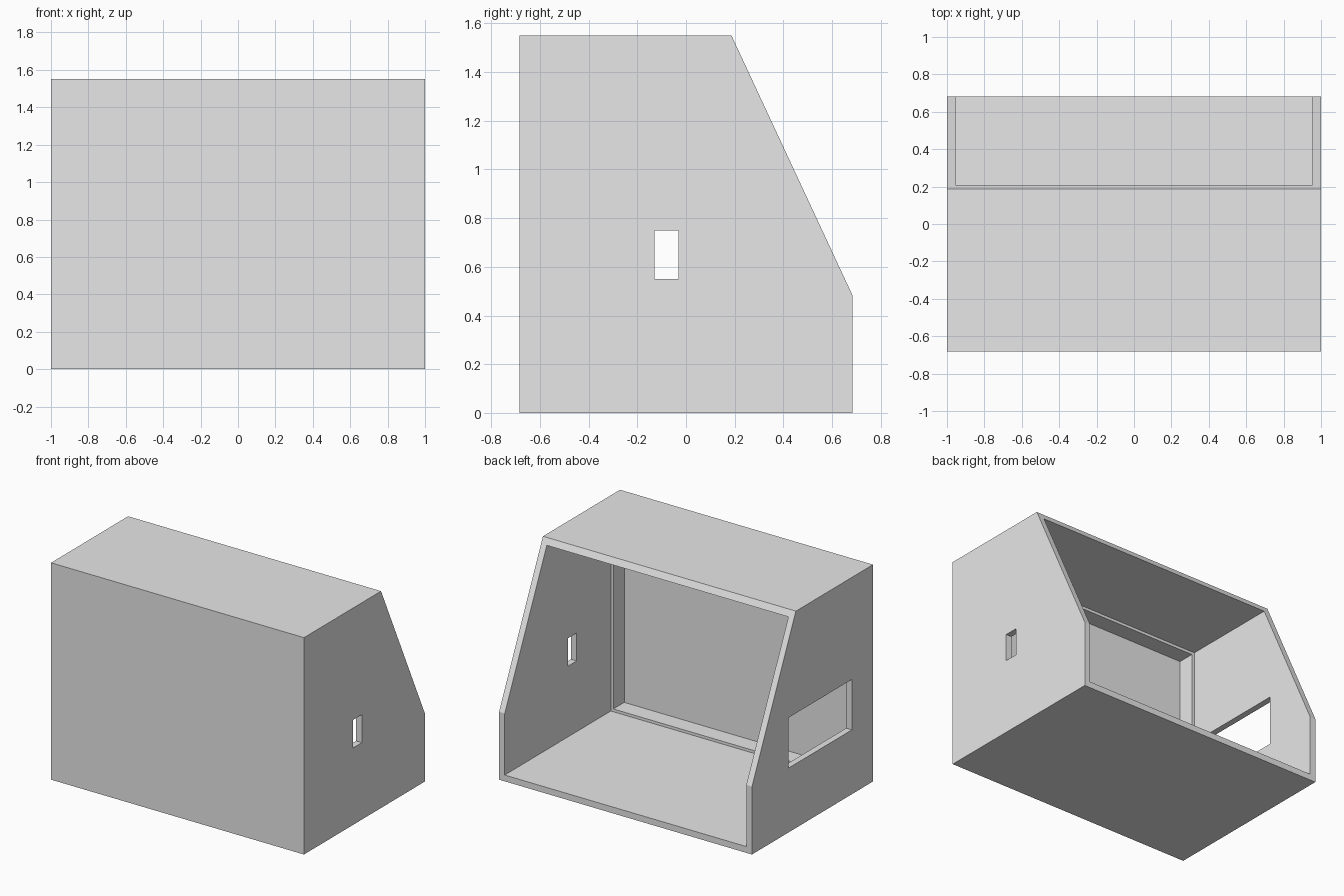
import bpy
import bmesh

default_cube = bpy.data.objects.get("Cube")
if default_cube:
    bpy.data.objects.remove(default_cube, do_unlink=True)

# Overall sizes
HALF_W, HALF_D, HEIGHT = 1.0, 0.683, 1.55
WALL = 0.045      # shell thickness
LIP = 0.02        # width of the frame lip around the front recess
LIP_Y = -0.515    # rear face of the frame

grey = bpy.data.materials.new("plain grey")
grey.use_nodes = True
grey.diffuse_color = (0.8, 0.8, 0.8, 1)
grey.node_tree.nodes["Principled BSDF"].inputs["Base Color"].default_value = (0.8, 0.8, 0.8, 1)


def add_prism(name, profile, x0, x1):
    """Extrude a y-z profile along x."""
    bm = bmesh.new()
    face = bm.faces.new([bm.verts.new((x0, y, z)) for y, z in profile])
    ext = bmesh.ops.extrude_face_region(bm, geom=[face])
    moved = [v for v in ext["geom"] if isinstance(v, bmesh.types.BMVert)]
    bmesh.ops.translate(bm, verts=moved, vec=(x1 - x0, 0, 0))
    bmesh.ops.recalc_face_normals(bm, faces=bm.faces)
    mesh = bpy.data.meshes.new(name)
    bm.to_mesh(mesh)
    bm.free()
    mesh.materials.append(grey)
    obj = bpy.data.objects.new(name, mesh)
    bpy.context.collection.objects.link(obj)
    return obj


def cut_box(target, name, x, y, z):
    """Subtract a box given by its x, y and z ranges."""
    profile = [(y[0], z[0]), (y[1], z[0]), (y[1], z[1]), (y[0], z[1])]
    cutter = add_prism(name, profile, *x)
    cutter.hide_render = True
    mod = target.modifiers.new(name, "BOOLEAN")
    mod.operation = "DIFFERENCE"
    mod.solver = "EXACT"
    mod.object = cutter
    bpy.context.view_layer.objects.active = target
    bpy.ops.object.modifier_apply(modifier=mod.name)
    bpy.data.objects.remove(cutter, do_unlink=True)


# Outer casing with the sloping rear opening
casing = add_prism("casing", [
    (-HALF_D, 0), (HALF_D, 0), (HALF_D, 0.485),
    (0.187, HEIGHT), (-HALF_D, HEIGHT)], -HALF_W, HALF_W)

# Hollow interior, open at the rear and along the slope
inner = HALF_W - WALL
cut_box(casing, "cavity", (-inner, inner), (LIP_Y, 1), (WALL, HEIGHT - WALL))

# Recess framed by a narrow lip on the inside of the front wall
edge = WALL + LIP
cut_box(casing, "front_recess", (edge - HALF_W, HALF_W - edge),
        (-HALF_D + WALL, 0), (edge, HEIGHT - edge))

# Small slot in the left wall, wide window in the right wall
cut_box(casing, "left_slot", (0.8, 1.2), (-0.13, -0.03), (0.55, 0.75))
cut_box(casing, "right_window", (-1.2, -0.8), (-0.445, 0.27), (0.46, 0.82))
